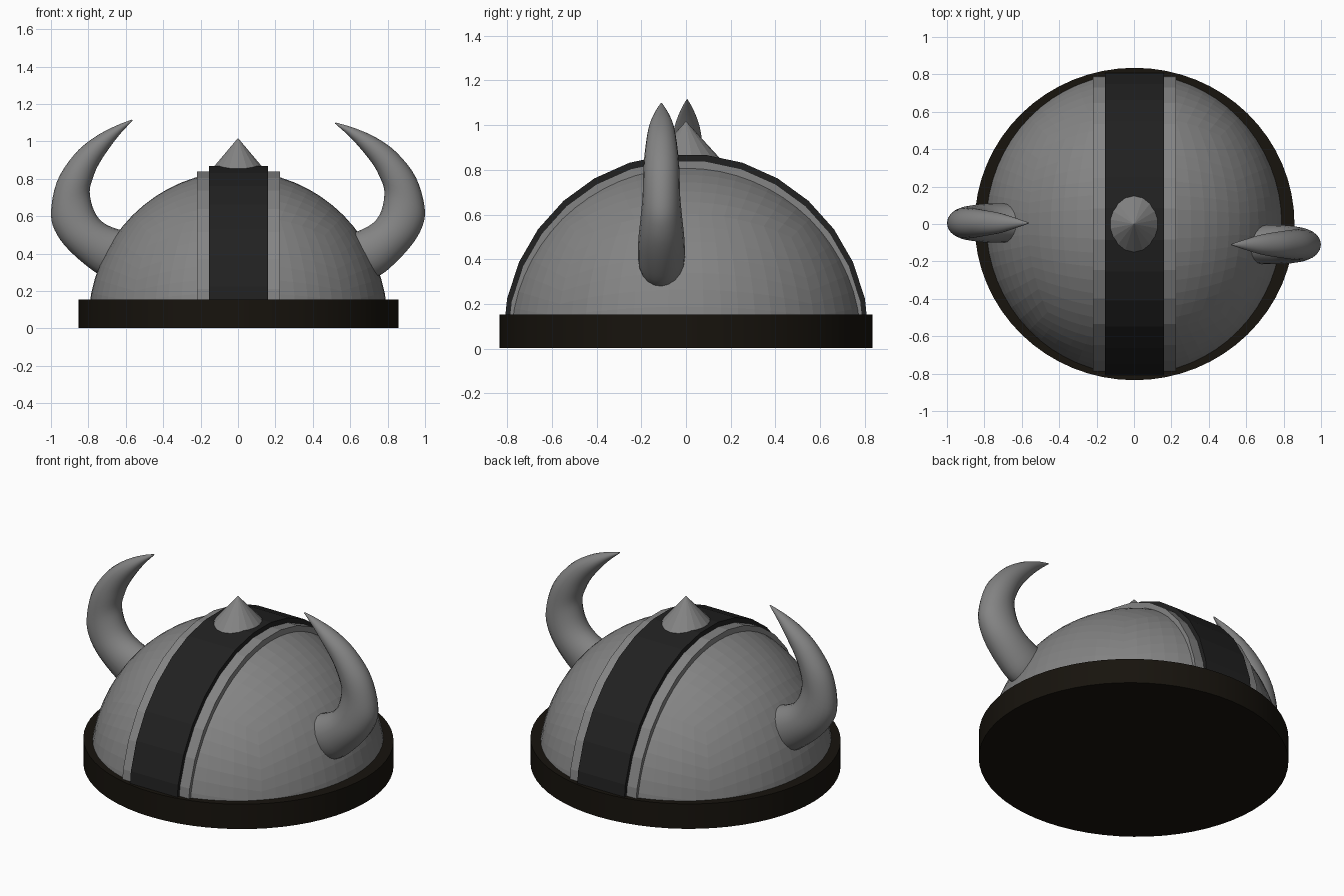
import bpy, bmesh, math
from mathutils import Vector

if "Cube" in bpy.data.objects:
    bpy.data.objects.remove(bpy.data.objects["Cube"])


def make_mat(name, col):
    m = bpy.data.materials.new(name)
    m.diffuse_color = (*col, 1)
    m.use_nodes = True
    m.node_tree.nodes["Principled BSDF"].inputs["Base Color"].default_value = m.diffuse_color
    return m


def add_object(name, bm, mat, smooth=None):
    bmesh.ops.recalc_face_normals(bm, faces=bm.faces[:])
    me = bpy.data.meshes.new(name)
    bm.to_mesh(me)
    bm.free()
    ob = bpy.data.objects.new(name, me)
    bpy.context.collection.objects.link(ob)
    me.materials.append(mat)
    if smooth:
        bpy.ops.object.select_all(action='DESELECT')
        ob.select_set(True)
        bpy.context.view_layer.objects.active = ob
        bpy.ops.object.shade_smooth_by_angle(angle=math.radians(smooth))
    return ob


def skin(bm, rings):
    """Bridge successive vertex loops of equal length and cap the ends."""
    loops = [[bm.verts.new(p) for p in r] for r in rings]
    n = len(loops[0])
    for a, b in zip(loops, loops[1:]):
        for i in range(n):
            j = (i + 1) % n
            bm.faces.new((a[i], a[j], b[j], b[i]))
    bm.faces.new(loops[0])
    bm.faces.new(loops[-1])


dark_leather = make_mat("dark_leather", (0.0085, 0.0065, 0.004))
dark_iron = make_mat("dark_iron", (0.015, 0.015, 0.015))
steel = make_mat("steel", (0.23, 0.23, 0.23))

# Rim: slightly oval thick disc
bm = bmesh.new()
bmesh.ops.create_cone(bm, cap_ends=True, segments=64, radius1=1, radius2=1, depth=0.15)
for v in bm.verts:
    v.co = Vector((v.co.x * 0.855 + 0.003, v.co.y * 0.835, v.co.z + 0.078))
add_object("rim", bm, dark_leather, 30)

# Dome: faceted quad sphere, cut off inside the rim
bm = bmesh.new()
bmesh.ops.create_cube(bm, size=2)
bmesh.ops.subdivide_edges(bm, edges=bm.edges[:], cuts=15, use_grid_fill=True)
for v in bm.verts:
    c = Vector([math.tan(a * math.pi / 4) for a in v.co]).normalized()
    v.co = Vector((c.x * 0.80, c.y * 0.815, c.z * 0.81 + 0.03))
bmesh.ops.bisect_plane(bm, geom=bm.verts[:] + bm.edges[:] + bm.faces[:],
                       plane_co=(0, 0, 0.04), plane_no=(0, 0, 1), clear_inner=True)
add_object("dome", bm, steel)


# Bands arching from front to back over the dome
def arch(name, x0, x1, radius, zc, mat):
    bm = bmesh.new()
    rings = []
    for i in range(16):
        a = math.radians(180 * i / 15)
        c, s = math.cos(a), math.sin(a)
        rings.append([(x, -r * c, zc + r * s) for x, r in
                      ((x0, radius), (x1, radius), (x1, 0.755), (x0, 0.755))])
    skin(bm, rings)
    add_object(name, bm, mat)


arch("centre_band", -0.155, 0.16, 0.818, 0.054, dark_iron)
arch("left_band_edge", -0.22, -0.15, 0.799, 0.045, steel)
arch("right_band_edge", 0.155, 0.224, 0.799, 0.045, steel)

# Spike on the crown
bm = bmesh.new()
bmesh.ops.create_cone(bm, cap_ends=True, segments=18, radius1=0.15, radius2=0, depth=0.175)
for v in bm.verts:
    v.co = Vector((v.co.x, v.co.y * 1.07, v.co.z + 0.93))
add_object("crown_spike", bm, steel)

# Horn sections: outer x, z, inner x, z, half thickness in y
HORN = [(.68, .265, .585, .528, .10), (.76, .298, .635, .528, .105),
        (.885, .40, .72, .565, .103), (.967, .50, .77, .63, .094),
        (1.0, .61, .793, .73, .084), (.968, .785, .772, .815, .08),
        (.875, .93, .74, .885, .070), (.77, 1.02, .68, .975, .055),
        (.66, 1.08, .625, 1.045, .03), (.568, 1.116, .562, 1.112, .003)]


def spline(pts, steps):
    """Catmull-Rom through tuples of any length."""
    out = []
    ext = [pts[0]] + pts + [pts[-1]]
    for k in range(len(pts) - 1):
        for s in range(steps):
            t = s / steps
            out.append([0.5 * (2 * b + (c - a) * t + (2 * a - 5 * b + 4 * c - d) * t * t
                               + (3 * b - a - 3 * c + d) * t ** 3)
                        for a, b, c, d in zip(*ext[k:k + 4])])
    out.append(list(pts[-1]))
    return out


def horn(name, side, y0, tilt, lift):
    bm = bmesh.new()
    rings = []
    for ox, oz, ix, iz, hw in spline(HORN, 4):
        ring = []
        for i in range(20):
            a = 2 * math.pi * i / 20
            c, s = math.cos(a), math.sin(a)
            x = (ox + ix) / 2 + (ox - ix) / 2 * c - 1
            z = (oz + iz) / 2 + (oz - iz) / 2 * c - 0.6
            xr = x * math.cos(tilt) - z * math.sin(tilt) + 1
            zr = x * math.sin(tilt) + z * math.cos(tilt) + 0.6 + lift
            ring.append((side * xr, y0 + hw * s, zr))
        rings.append(ring)
    skin(bm, rings)
    add_object(name, bm, steel, 40)


horn("left_horn", -1, 0.005, 0, 0)
horn("right_horn", 1, -0.11, 0.09, 0.025)
